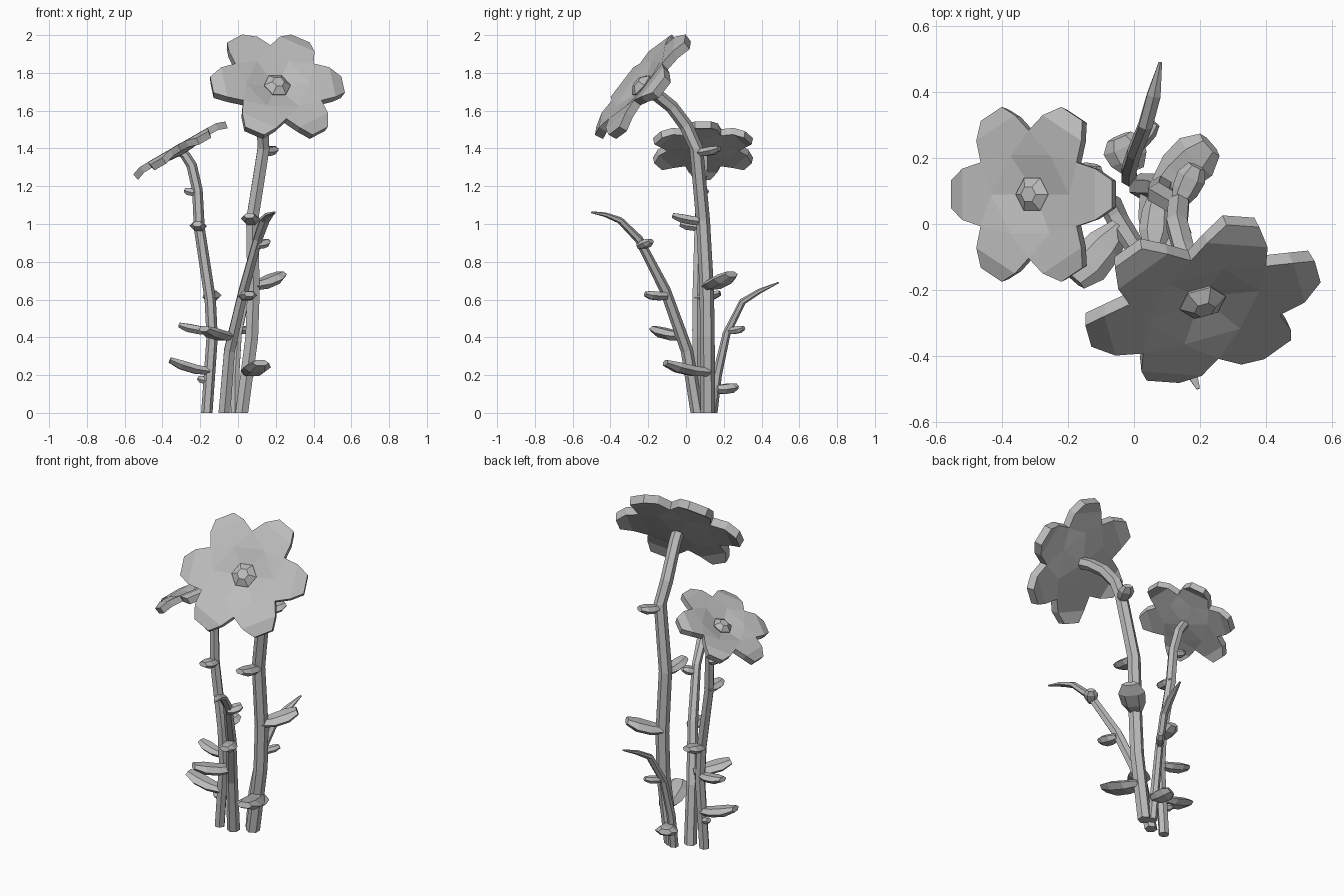
import bpy, bmesh
from math import sin, cos, pi, radians
from mathutils import Vector

cube = bpy.data.objects.get("Cube")
if cube:
    bpy.data.objects.remove(cube, do_unlink=True)

grey = bpy.data.materials.new("plain grey")
grey.use_nodes = True
grey.diffuse_color = (0.5, 0.5, 0.5, 1)
grey.node_tree.nodes["Principled BSDF"].inputs["Base Color"].default_value = (0.5, 0.5, 0.5, 1)


def finish(name, bm):
    bmesh.ops.recalc_face_normals(bm, faces=bm.faces[:])
    mesh = bpy.data.meshes.new(name)
    bm.to_mesh(mesh)
    bm.free()
    mesh.materials.append(grey)
    obj = bpy.data.objects.new(name, mesh)
    bpy.context.collection.objects.link(obj)
    return obj


def loft(name, stations, ref, sides=6):
    """Skin elliptical rings (position, side radius, other radius) along a path."""
    bm = bmesh.new()
    pos = [Vector(s[0]) for s in stations]
    rings = []
    for i, (_, a, b) in enumerate(stations):
        tangent = (pos[min(i + 1, len(pos) - 1)] - pos[max(i - 1, 0)]).normalized()
        if i == 0 and pos[0].z == 0:
            tangent = Vector((0, 0, 1))
        side = tangent.cross(Vector(ref)).normalized()
        other = side.cross(tangent)
        angles = [2 * pi * k / sides for k in range(sides)]
        rings.append([bm.verts.new(pos[i] + side * a * cos(t) + other * b * sin(t)) for t in angles])
    for r, s in zip(rings, rings[1:]):
        for k in range(sides):
            n = (k + 1) % sides
            bm.faces.new((r[k], r[n], s[n], s[k]))
    bm.faces.new(rings[0])
    bm.faces.new(rings[-1])
    return finish(name, bm)


def stem(name, points, ref=(1, 0, 0)):
    return loft(name, [((x, y, z), r, r) for x, y, z, r in points], ref)


def leaf(name, base, tip, width):
    """Chunky blade that swells towards a blunt, slightly lifted tip."""
    base, tip = Vector(base), Vector(tip)
    length = (tip - base).length
    thick = 0.016 + 0.1 * width
    stations = []
    for t, w, h in [(0, 0.5, 0.8), (0.35, 0.9, 1), (0.72, 1, 1), (1, 0.6, 0.6)]:
        p = base.lerp(tip, t) - Vector((0, 0, 0.2 * t * (1 - t) * length))
        stations.append((p, width / 2 * w, thick * h))
    return loft(name, stations, (0, 0, 1))


def flower(name, center, normal, first, radius):
    """Six-petalled dished bloom with drooping petal tips and a faceted heart."""
    c, n = Vector(center), Vector(normal).normalized()
    u = Vector(first)
    u = (u - n * u.dot(n)).normalized()
    v = n.cross(u)
    bm = bmesh.new()

    def layer(drop, grow, dish):
        def vert(r, deg, h):
            a = radians(deg)
            return bm.verts.new(c + ((u * cos(a) + v * sin(a)) * r * grow + n * (h - drop)) * radius)
        mid = vert(0, 0, dish)
        inner = [vert(0.48, 60 * k, 0.02) for k in range(6)]
        rim = []
        for k in range(6):
            for deg, r, h in ((-30, 0.68, 0.055), (-18.5, 0.86, 0.05), (-8.5, 1, -0.01),
                              (8.5, 1, -0.01), (18.5, 0.86, 0.05)):
                rim.append(vert(r, 60 * k + deg, h))
        for k in range(6):
            q = rim[5 * k:5 * k + 5] + [rim[(5 * k + 5) % 30]]
            nxt = inner[(k + 1) % 6]
            bm.faces.new(q[1:5])
            bm.faces.new((inner[k], q[0], q[1], q[4], q[5]))
            bm.faces.new((inner[k], q[5], nxt))
            bm.faces.new((mid, inner[k], nxt))
        return rim

    top, bottom = layer(0, 1, -0.09), layer(0.13, 0.97, -0.02)
    for k in range(30):
        j = (k + 1) % 30
        bm.faces.new((top[k], top[j], bottom[j], bottom[k]))
    finish(name + "_petals", bm)
    heart = [(-0.11, 0.15), (-0.02, 0.2), (0.06, 0.09)]
    loft(name + "_heart", [(c + n * h * radius, r * radius, r * radius) for h, r in heart], v)


# Blooms
flower("large_flower", (0.21, -0.245, 1.74), (0.21, -0.75, 0.62), (0.96, 0.27, 0), 0.365)
flower("small_flower", (-0.312, 0.09, 1.405), (-0.5, 0, 0.87), (1, 0, 0.57), 0.285)

# Flower stems
stem("large_flower_stem", [
    (0.02, 0.115, 0, 0.039), (0.073, 0.113, 0.4, 0.039), (0.082, 0.11, 0.65, 0.038),
    (0.075, 0.09, 1.02, 0.037), (0.135, 0.055, 1.4, 0.036), (0.13, 0, 1.52, 0.036),
    (0.15, -0.075, 1.62, 0.035), (0.18, -0.15, 1.68, 0.035), (0.2, -0.205, 1.71, 0.035)])
stem("small_flower_stem", [
    (-0.165, 0.06, 0, 0.03), (-0.137, 0.06, 0.4, 0.03), (-0.147, 0.06, 0.6, 0.03),
    (-0.205, 0.07, 0.98, 0.029), (-0.215, 0.08, 1.18, 0.028), (-0.245, 0.09, 1.31, 0.028),
    (-0.28, 0.09, 1.365, 0.026), (-0.3, 0.09, 1.38, 0.024)], (0, 1, 0))

# Bare shoots that flatten into a pointed blade
loft("front_shoot", [
    ((-0.072, 0.06, 0), 0.036, 0.036), ((-0.045, 0.005, 0.33), 0.033, 0.033),
    ((0.03, -0.11, 0.65), 0.029, 0.029), ((0.105, -0.25, 0.92), 0.023, 0.026),
    ((0.14, -0.35, 1.02), 0.018, 0.03), ((0.165, -0.43, 1.05), 0.012, 0.025),
    ((0.195, -0.5, 1.062), 0.005, 0.006)], (1, 0, 0))
loft("back_shoot", [
    ((-0.015, 0.14, 0), 0.027, 0.027), ((-0.015, 0.165, 0.2), 0.025, 0.025),
    ((0.0, 0.215, 0.42), 0.021, 0.023), ((0.035, 0.3, 0.59), 0.018, 0.024),
    ((0.06, 0.39, 0.645), 0.013, 0.024), ((0.08, 0.49, 0.69), 0.004, 0.006)], (1, 0, 0))

# Leaves: name, root, tip, width
for name, base, tip, width in [
    ("large_stem_top_leaf", (0.135, 0.06, 1.38), (0.19, 0.175, 1.4), 0.09),
    ("large_stem_upper_leaf", (0.075, 0.1, 1.015), (0.06, -0.07, 1.045), 0.1),
    ("large_stem_middle_leaf", (0.08, 0.11, 0.67), (0.23, 0.24, 0.735), 0.15),
    ("large_stem_lower_leaf", (0.055, 0.12, 0.215), (0.12, -0.11, 0.265), 0.15),
    ("small_stem_top_leaf", (-0.215, 0.08, 1.165), (-0.28, 0.1, 1.18), 0.06),
    ("small_stem_upper_leaf", (-0.205, 0.09, 0.985), (-0.215, -0.03, 1.0), 0.09),
    ("small_stem_middle_leaf", (-0.15, 0.05, 0.61), (-0.13, 0.18, 0.635), 0.1),
    ("small_stem_side_leaf", (-0.14, 0.06, 0.435), (-0.31, 0.09, 0.465), 0.09),
    ("small_stem_lower_leaf", (-0.15, 0.06, 0.22), (-0.36, 0.04, 0.28), 0.12),
    ("small_stem_bud_leaf", (-0.155, 0.06, 0.17), (-0.21, 0.08, 0.185), 0.05),
    ("front_shoot_top_leaf", (0.1, -0.25, 0.885), (0.155, -0.185, 0.91), 0.08),
    ("front_shoot_middle_leaf", (0.035, -0.1, 0.62), (0.06, -0.215, 0.63), 0.1),
    ("front_shoot_lower_leaf", (-0.04, -0.01, 0.405), (-0.18, -0.17, 0.445), 0.13),
    ("back_shoot_leaf", (0.0, 0.22, 0.435), (0.065, 0.305, 0.45), 0.05),
    ("back_shoot_lower_leaf", (0.0, 0.16, 0.125), (-0.045, 0.265, 0.14), 0.13),
]:
    leaf(name, base, tip, width)
